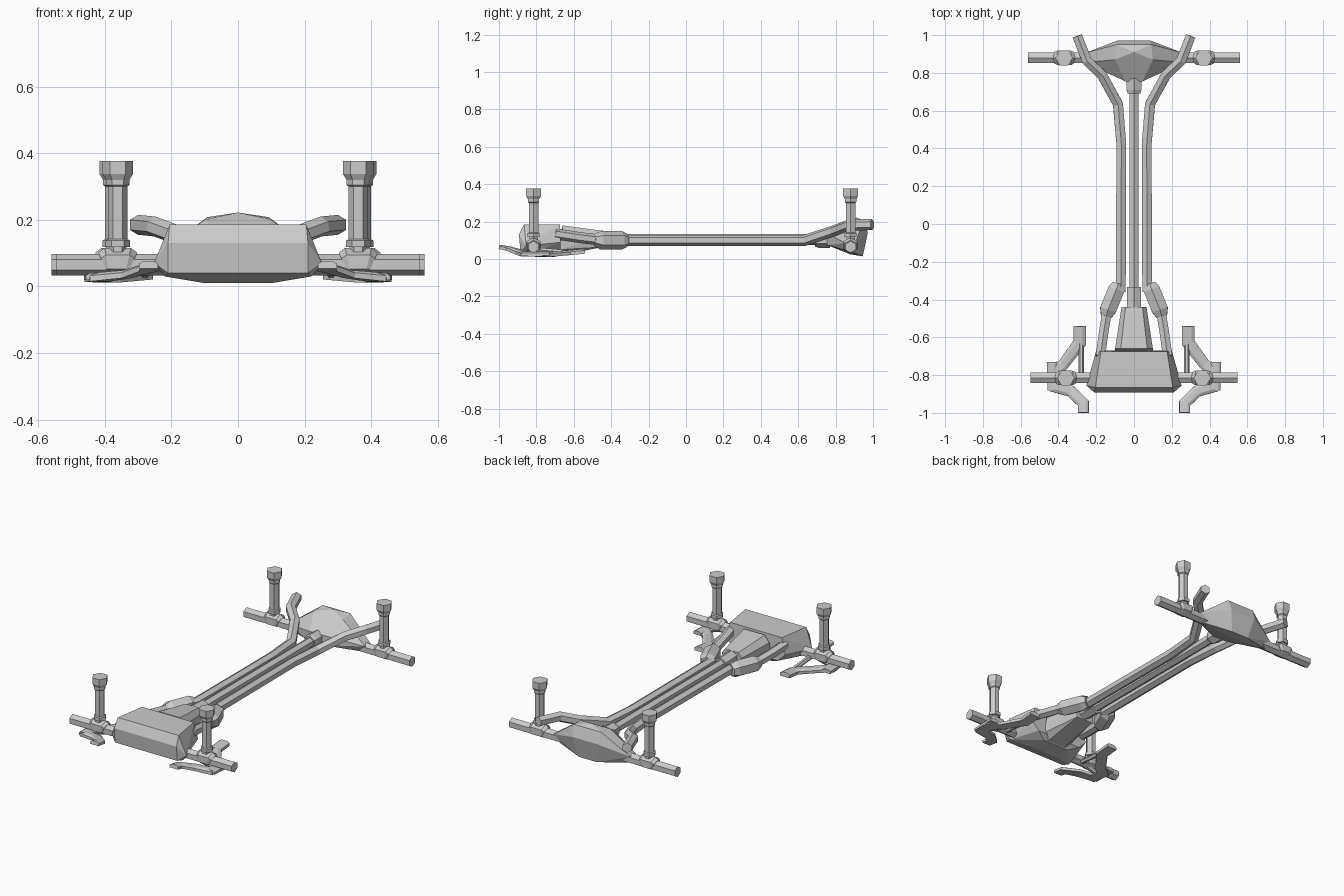
import bpy, bmesh, math
from mathutils import Vector

if "Cube" in bpy.data.objects:
    bpy.data.objects.remove(bpy.data.objects["Cube"])

UP = Vector((0, 0, 1))


def finish(name, bm):
    bmesh.ops.recalc_face_normals(bm, faces=bm.faces)
    me = bpy.data.meshes.new(name)
    bm.to_mesh(me)
    bm.free()
    ob = bpy.data.objects.new(name, me)
    bpy.context.collection.objects.link(ob)
    return ob


def loft(name, rings):
    """Skin a list of equal-length rings and cap both ends."""
    bm = bmesh.new()
    vs = [[bm.verts.new(p) for p in r] for r in rings]
    n = len(vs[0])
    for a, b in zip(vs, vs[1:]):
        for i in range(n):
            bm.faces.new((a[i], a[(i + 1) % n], b[(i + 1) % n], b[i]))
    bm.faces.new(vs[0])
    bm.faces.new(vs[-1])
    return finish(name, bm)


def hexagon(r, turn=0.0):
    return [(r * math.cos(math.radians(60 * i + turn)),
             r * math.sin(math.radians(60 * i + turn))) for i in range(6)]


def sweep(name, path, section, scales=None):
    """Sweep a section (sideways, upward) along a path with mitred corners."""
    pts = [Vector(p) for p in path]
    scales = scales or [1] * len(pts)
    rings = []
    for i, p in enumerate(pts):
        a = (p - pts[i - 1]).normalized() if i else (pts[1] - p).normalized()
        b = (pts[i + 1] - p).normalized() if i < len(pts) - 1 else a
        t = (a + b).normalized()
        side = t.cross(UP).normalized()
        up = side.cross(t)
        miter = 1 / max(0.6, t.dot(a))
        rings.append([p + (side * u * miter + up * v) * scales[i]
                      for u, v in section])
    return loft(name, rings)


def hull(name, half_points):
    """Convex hull of points mirrored across x."""
    bm = bmesh.new()
    for x, y, z in half_points:
        bm.verts.new((x, y, z))
        if x:
            bm.verts.new((-x, y, z))
    res = bmesh.ops.convex_hull(bm, input=bm.verts)
    junk = [v for v in res["geom_interior"] if isinstance(v, bmesh.types.BMVert)]
    bmesh.ops.delete(bm, geom=junk, context='VERTS')
    bmesh.ops.dissolve_limit(bm, angle_limit=math.radians(3),
                             verts=bm.verts, edges=bm.edges)
    return finish(name, bm)


def turned(name, x, y, profile):
    """Vertical six-sided part from (radius, height) pairs."""
    return loft(name, [[(x + u, y + v, z) for u, v in hexagon(r)]
                       for r, z in profile])


# engine block
hull("engine_block", [
    (.205, -.865, .186), (.21, -.893, .13), (.21, -.885, .04),
    (.252, -.855, .07), (.22, -.84, .03), (.1, -.80, .01), (.09, -.70, .012),
    (.175, -.675, .186), (.2, -.67, .09), (.15, -.67, .04)])

# gearbox tapering back to the shaft
hull("gearbox", [
    (.07, -.66, .18), (.1, -.66, .14), (.1, -.68, .05), (.06, -.70, .015),
    (.055, -.58, .16), (.088, -.59, .13), (.05, -.54, .05),
    (.045, -.44, .15), (.066, -.44, .12), (.055, -.44, .065)])
sweep("gearbox_collar", [(0, -.46, .11), (0, -.335, .105)], hexagon(.042, 30))

# drive shaft and its rear joint
sweep("drive_shaft", [(0, -.36, .105), (0, .72, .105)], hexagon(.029, 30))
sweep("shaft_joint", [(0, .69, .105), (0, .71, .105), (0, .77, .105)],
      hexagon(.045, 30), [.85, 1, 1])

# rear differential with tapering arms
hull("differential", [
    (0, .91, .222), (.092, .95, .208), (.1, .87, .2), (.085, .972, .14),
    (.1, .84, .15), (.045, .755, .135), (.045, .755, .075),
    (.06, .945, .015), (.075, .88, .025),
    (.26, .905, .085), (.26, .855, .085), (.26, .88, .04)])

# wide arms shaped for the front suspension, in (sideways, upward)
flat = [(-.03, -.01), (-.03, .006), (-.015, .014),
        (.015, .014), (.03, .006), (.03, -.01)]

for side, s in (("left", -1), ("right", 1)):
    # exhaust pipe
    pipe = [(.07, -.36, .1), (.067, .42, .1), (.085, .635, .1),
            (.17, .79, .15), (.25, .865, .18), (.3, .995, .185)]
    sweep(side + "_exhaust_pipe", [(s * x, y, z) for x, y, z in pipe],
          hexagon(.03, 30))

    # muffler and the header pipe that joins it to the engine
    muffler = [(.083, -.315, .1), (.093, -.345, .1),
               (.138, -.455, .1), (.148, -.49, .103)]
    sweep(side + "_muffler", [(s * x, y, z) for x, y, z in muffler],
          hexagon(.05, 30), [.7, 1, 1, .65])
    sweep(side + "_header_pipe", [(s * .142, -.46, .102), (s * .16, -.57, .115),
                                  (s * .178, -.70, .135)], hexagon(.029, 30))

    # axles with hubs and upright dampers
    for end, y, x_in, x_out, x_d in (("front", -.815, .2, .547, .361),
                                     ("rear", .88, .2, .56, .37)):
        tag = f"{side}_{end}_"
        sweep(tag + "axle", [(s * x_in, y, .065), (s * x_out, y, .065)],
              hexagon(.032, 30))
        sweep(tag + "hub", [(s * (x_d - .042), y, .068), (s * (x_d - .03), y, .074),
                            (s * (x_d + .03), y, .074), (s * (x_d + .042), y, .068)],
              hexagon(.043, 30), [.85, 1, 1, .85])
        turned(tag + "damper", s * x_d, y, [
            (.026, .1), (.026, .118), (.037, .118), (.037, .138), (.029, .142),
            (.029, .30), (.035, .305), (.035, .32), (.046, .338), (.046, .376)])

    # front lower wishbone, bowed outward
    arm = [(.288, -.54, .04), (.288, -.63, .032), (.375, -.745, .022),
           (.425, -.785, .024), (.415, -.86, .026), (.335, -.885, .035),
           (.268, -.95, .055), (.268, -1.0, .063)]
    sweep(side + "_wishbone", [(s * x, y, z) for x, y, z in arm], flat,
          [1.1, 1.1, 1, 1.1, 1.1, 1, .95, .95])

    # outer joint and inner brace of the wishbone
    sweep(side + "_wishbone_joint", [(s * .435, -.73, .028), (s * .43, -.88, .028)],
          flat, [.9, .9])
    sweep(side + "_wishbone_brace", [(s * .28, -.63, .035), (s * .28, -.8, .05)],
          hexagon(.014))
    sweep(side + "_wishbone_link", [(s * .40, -.815, .03), (s * .30, -.815, .055),
                                    (s * .22, -.80, .06)], hexagon(.016))
